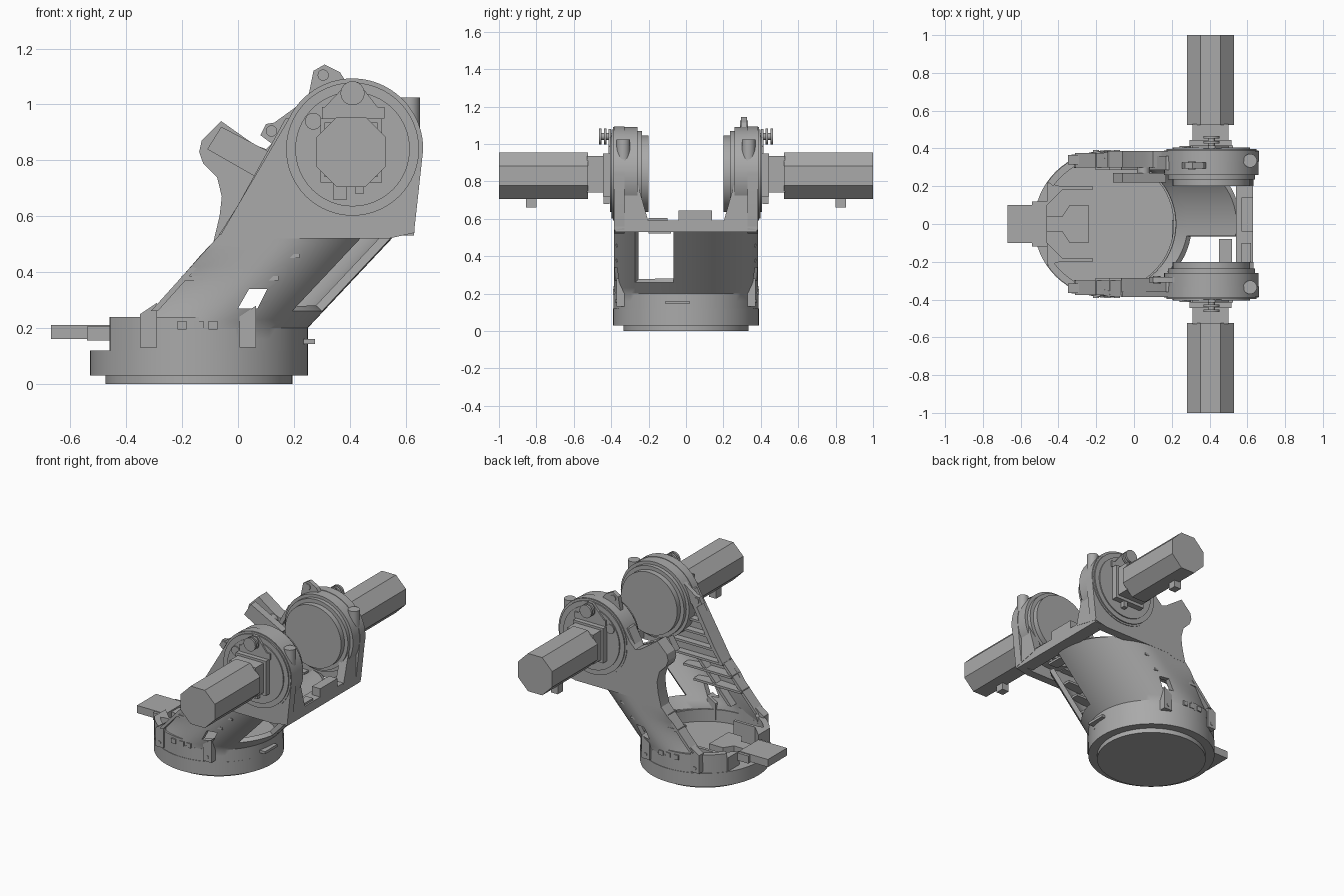
import bpy, bmesh
from math import sin, cos, pi, radians, sqrt

cube = bpy.data.objects.get("Cube")
if cube:
    bpy.data.objects.remove(cube, do_unlink=True)

grey = bpy.data.materials.new("machine grey")
grey.use_nodes = True
grey.diffuse_color = (0.4, 0.4, 0.4, 1)
grey.node_tree.nodes["Principled BSDF"].inputs["Base Color"].default_value = (0.4, 0.4, 0.4, 1)
parts = []


def finish(name, bm):
    mesh = bpy.data.meshes.new(name)
    bm.to_mesh(mesh)
    bm.free()
    mesh.materials.append(grey)
    ob = bpy.data.objects.new(name, mesh)
    bpy.context.collection.objects.link(ob)
    parts.append(ob)
    return ob


def prism(name, pts, a, b, axis="y"):
    """Extrude a flat outline along an axis from a to b."""
    place = {"x": lambda u, v, w: (w, u, v),
             "y": lambda u, v, w: (u, w, v),
             "z": lambda u, v, w: (u, v, w)}[axis]
    bm = bmesh.new()
    ends = [[bm.verts.new(place(u, v, w)) for u, v in pts] for w in (a, b)]
    n = len(pts)
    for end in ends:
        bm.faces.new(end)
    for i in range(n):
        j = (i + 1) % n
        bm.faces.new((ends[0][i], ends[0][j], ends[1][j], ends[1][i]))
    bmesh.ops.recalc_face_normals(bm, faces=bm.faces)
    return finish(name, bm)


def arc(cx, cy, r, start=0, end=360, n=64):
    closed = end - start == 360
    angles = [radians(start + (end - start) * i / (n if closed else n - 1)) for i in range(n)]
    return [(cx + r * cos(t), cy + r * sin(t)) for t in angles]


def rect(u0, u1, v0, v1):
    return [(u0, v0), (u1, v0), (u1, v1), (u0, v1)]


BX, HX, HZ = -0.14, 0.41, 0.84      # base centre and joint centre

# Round base with a low wall that is open towards the bracket
prism("base_foot", arc(BX, 0, 0.335), 0, 0.03, "z")
prism("base_ring", arc(BX, 0, 0.39), 0.03, 0.12, "z")
wall = arc(BX, 0, 0.387, -145, 145, 60) + arc(BX, 0, 0.35, 145, -145, 60)
prism("base_wall", wall, 0.11, 0.2, "z")
for s in (-1, 1):
    a, b = sorted((s * 90, s * 145))
    prism("base_wall_end", arc(BX, 0, 0.387, a, b, 14) + arc(BX, 0, 0.35, b, a, 14), 0.19, 0.24, "z")


# Leaning tube-like body, open at the rear side
def lean(z):
    return -0.135 + max(0, z - 0.2) * 0.94


def left_edge(z):
    return -0.33 + max(0, z - 0.24) * 0.9


def section(z):
    t = min(1, max(0, (z - 0.2) / 0.25))
    xc, xl, r = lean(z), left_edge(z), 0.385
    side = []
    for i in range(6):
        x = xl + (xc - xl) * i / 6
        u = min(0.99, (xc - x) / r)
        side.append((x, r * (1 - (1 - t) * (1 - sqrt(1 - u * u)))))
    pts = [(x, -y) for x, y in side]
    pts += arc(xc, 0, r, -90, 90, 37)
    return pts + side[::-1]


levels = [0.12, 0.16, 0.2, 0.23, 0.26, 0.3, 0.34, 0.38, 0.42, 0.46, 0.5, 0.535]
bm = bmesh.new()
rows = [[bm.verts.new((x, y, z)) for x, y in section(z)] for z in levels]
for r in range(len(rows) - 1):
    for c in range(len(rows[0]) - 1):
        angle = -90 + 5 * (c - 6)
        if levels[r] >= 0.26 and -46 < angle < -11:
            continue                # large window
        bm.faces.new((rows[r][c], rows[r][c + 1], rows[r + 1][c + 1], rows[r + 1][c]))
body = finish("body_shell", bm)
body.modifiers.new("thickness", "SOLIDIFY").thickness = 0.03
cutter = prism("hole_cutter", [(0.0, 0.27), (0.07, 0.27), (0.105, 0.34), (0.04, 0.34)], -0.6, 0.6)
parts.remove(cutter)
cutter.hide_render = True
cut = body.modifiers.new("side_holes", "BOOLEAN")
cut.operation, cut.object, cut.solver = "DIFFERENCE", cutter, "EXACT"
bpy.context.view_layer.objects.active = body
for m in list(body.modifiers):
    bpy.ops.object.modifier_apply(modifier=m.name)
bpy.data.objects.remove(cutter, do_unlink=True)

# Cross bar between the arms
prism("cross_bar", rect(0.54, 0.63, -0.38, 0.38), 0.53, 0.59, "z")
prism("cross_bar_block", rect(0.57, 0.63, -0.04, 0.14), 0.58, 0.645, "z")
prism("cross_bar_pad", rect(0.57, 0.62, -0.2, -0.1), 0.58, 0.603, "z")
prism("window_tab", rect(0.45, 0.52, -0.2, -0.08), 0.52, 0.535, "z")

# Mirrored arms, joints and motors
for s in (-1, 1):
    side = "left" if s > 0 else "right"

    def add(part, pts, a, b):
        return prism(side + "_" + part, pts, s * a, s * b)

    plate = [(-0.07, 0.52), (0.54, 0.52), (0.63, 0.54)]
    plate += arc(HX, HZ, 0.253, 0, 155, 40) + [(0.0, 0.64)]
    add("arm_plate", plate, 0.33, 0.386)
    prism(side + "_arm_gusset", [(s * 0.385, 0.54), (s * 0.2, 0.58), (s * 0.29, 0.9), (s * 0.385, 0.9)],
          0.575, 0.632, "x")

    # Rounded joint housing made of stacked discs
    for part, r, a, b in (("joint_housing", 0.25, 0.26, 0.39), ("joint_shoulder", 0.23, 0.235, 0.27),
                          ("joint_inner_disc", 0.205, 0.2, 0.24), ("joint_ring", 0.238, 0.38, 0.398),
                          ("joint_cover", 0.205, 0.39, 0.405)):
        add(part, arc(HX, HZ, r), a, b)
    prism(side + "_post", arc(0.615, s * 0.335, 0.036, n=24), 0.84, 1.025, "z")

    # Motor mount and octagonal motor
    add("mount_triangle", [(0.3, 0.95), (0.525, 0.95), (0.525, 0.99), (0.5, 0.99), (0.43, 1.08),
                           (0.395, 1.08), (0.31, 0.99), (0.3, 0.99)], 0.4, 0.415)
    add("mount_knob", arc(0.27, 0.94, 0.03, n=24), 0.39, 0.412)
    add("mount_plate", rect(0.295, 0.515, 0.72, 0.95), 0.4, 0.445)
    add("motor_neck", rect(0.31, 0.5, 0.74, 0.935), 0.44, 0.53)
    add("motor", arc(0.405, 0.83, 0.1353, 22.5, 382.5, 8), 0.525, 1.0)
    add("motor_plug", rect(0.34, 0.39, 0.66, 0.72), 0.8, 0.855)
    add("mount_foot", rect(0.42, 0.45, 0.68, 0.73), 0.41, 0.44)
    add("pin", arc(HX, 1.04, 0.018, n=20), 0.38, 0.465)
    for y in (0.425, 0.452):
        add("pin_collar", arc(HX, 1.04, 0.043, n=24), y, y + 0.014)

    # Inner stiffening ribs
    for z in (0.37, 0.45, 0.52):
        add("rung", rect(left_edge(z) + 0.01, lean(z) + 0.12, z, z + 0.015), 0.285, 0.375)
    for z, x in ((0.6, 0.0), (0.68, 0.04), (0.76, 0.08)):
        add("upper_rung", rect(x, 0.32, z, z + 0.015), 0.285, 0.34)
    for off in (0.0, 0.19):
        lo, hi = left_edge(0.26) + off, left_edge(0.53) + off
        add("long_rib", [(lo, 0.26), (lo + 0.025, 0.26), (hi + 0.025, 0.53), (hi, 0.53)], 0.3, 0.375)
    add("upper_rim", [(-0.07, 0.53), (-0.045, 0.53), (0.03, 0.64), (0.2, 0.95), (0.17, 0.95), (0.0, 0.64)],
        0.285, 0.36)

    # Clips, screws and shallow plates around the base
    for x, top, y in ((-0.32, 0.27, 0.365), (0.035, 0.26, 0.372)):
        add("clip", [(x - 0.03, 0.13), (x + 0.03, 0.13), (x + 0.03, top + 0.02), (x - 0.03, top - 0.02)],
            0.315, y)
        add("clip_screw", arc(x, 0.16, 0.011, n=16), y - 0.01, y + 0.004)
    for x in (-0.2, -0.14, -0.09):
        add("socket_plate", rect(x - 0.016, x + 0.016, 0.195, 0.225), 0.37, 0.391)

# Curved fin with a rounded ear on the left arm
fin = [(-0.09, 0.5), (-0.066, 0.6), (-0.058, 0.67), (-0.075, 0.74), (-0.125, 0.79), (-0.139, 0.83),
       (-0.13, 0.87), (-0.06, 0.94), (0.06, 0.855), (0.1, 0.84), (0.14, 0.88), (0.2, 0.96), (0.25, 0.6), (0.0, 0.5)]
prism("left_fin", fin, 0.3, 0.386)
prism("left_fin_inner_ear", [(-0.11, 0.84), (-0.06, 0.92), (0.17, 0.8), (0.1, 0.72)], 0.22, 0.27)
prism("left_ear_spacer", arc(0.05, 0.82, 0.035, n=24), 0.25, 0.32)


# Eyelet lugs beside the joints
def lug(name, pts, cx, cz, a, b):
    prism(name, pts, a, b)
    prism(name + "_eyelet", arc(cx, cz, 0.02, n=20), a - 0.006, b + 0.006)


lug("left_lug", [(0.25, 1.02), (0.27, 1.12), (0.31, 1.143), (0.365, 1.115), (0.4, 1.06)], 0.305, 1.105, 0.295, 0.325)
lug("right_lug", [(0.08, 0.89), (0.1, 0.93), (0.13, 0.935), (0.22, 1.0), (0.22, 0.9), (0.12, 0.86)],
    0.12, 0.905, -0.31, -0.28)

# Bracket reaching out of the base opening
prism("bracket_plate", rect(-0.67, -0.46, -0.1, 0.1), 0.16, 0.21, "z")
prism("bracket_step", rect(-0.54, -0.46, -0.118, 0.118), 0.155, 0.205, "z")
prism("bracket_tongue", [(-0.46, -0.04), (-0.38, -0.04), (-0.34, -0.1), (-0.24, -0.1), (-0.24, 0.1),
                         (-0.34, 0.1), (-0.38, 0.04), (-0.46, 0.04)], 0.11, 0.2, "z")
for s in (-1, 1):
    prism("bracket_frame", [(-0.46, s * 0.1), (-0.38, s * 0.18), (-0.22, s * 0.18), (-0.22, s * 0.2),
                            (-0.39, s * 0.2), (-0.46, s * 0.22)], 0.11, 0.24 if s < 0 else 0.21, "z")
prism("front_tab", rect(0.2, 0.275, -0.11, 0.02), 0.143, 0.16, "z")

# Smooth the round parts and keep hard edges
bpy.ops.object.select_all(action="DESELECT")
for ob in parts:
    ob.select_set(True)
bpy.context.view_layer.objects.active = body
bpy.ops.object.shade_smooth_by_angle(angle=radians(30))
